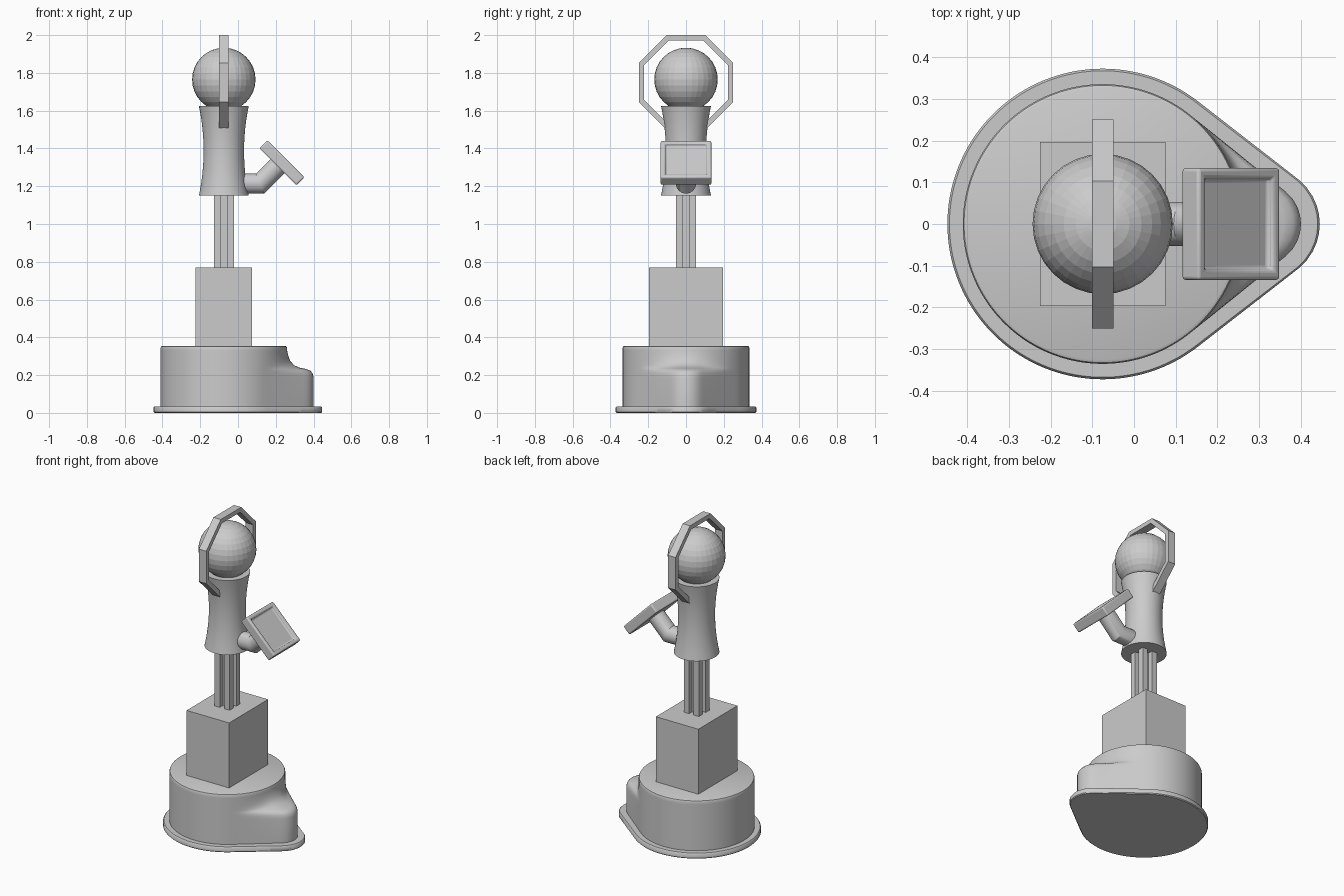
import bpy, bmesh
from math import sin, cos, pi, acos, atan2, sqrt, tan, radians
from mathutils import Vector

if "Cube" in bpy.data.objects:
    bpy.data.objects.remove(bpy.data.objects["Cube"])

CX = -0.075  # axis of the figure


def loft(name, rings, smooth=None):
    """Closed solid from a stack of equal-length point rings."""
    n = len(rings[0])
    faces = [(i * n + j, i * n + (j + 1) % n, (i + 1) * n + (j + 1) % n, (i + 1) * n + j)
             for i in range(len(rings) - 1) for j in range(n)]
    faces += [tuple(range(n))[::-1], tuple(range((len(rings) - 1) * n, len(rings) * n))]
    me = bpy.data.meshes.new(name)
    me.from_pydata([p for r in rings for p in r], [], faces)
    bm = bmesh.new()
    bm.from_mesh(me)
    bmesh.ops.recalc_face_normals(bm, faces=bm.faces)
    bm.to_mesh(me)
    bm.free()
    ob = bpy.data.objects.new(name, me)
    bpy.context.collection.objects.link(ob)
    if smooth:
        smooth_by_angle(ob, smooth)
    return ob


def smooth_by_angle(ob, deg):
    bpy.ops.object.select_all(action='DESELECT')
    ob.select_set(True)
    bpy.context.view_layer.objects.active = ob
    bpy.ops.object.shade_smooth_by_angle(angle=radians(deg))


def teardrop(a, R, r, d):
    """Polar radius of the hull of a big circle and a small nose circle."""
    a = abs((a + pi) % (2 * pi) - pi)
    phi = acos((R - r) / d)
    if a >= phi:
        return R
    if a > atan2(r * sin(phi), d + r * cos(phi)):
        return R / cos(a - phi)
    return d * cos(a) + sqrt(r * r - (d * sin(a)) ** 2)


N = 144
angles = [2 * pi * i / N for i in range(N)]

# base flange with a softened rim
loft("base_flange", [[(CX + (teardrop(a, 0.372, 0.137, 0.383) - ins) * cos(a),
                       (teardrop(a, 0.372, 0.137, 0.383) - ins) * sin(a), z) for a in angles]
                     for ins, z in [(0.005, 0), (0, 0.005), (0, 0.029), (0.005, 0.035)]], 40)

# base body: round drum blending down to a lower nose (t = share of nose reach)
profile = [(1, 0, 0.03), (1, 0, 0.19), (0.96, 0, 0.21), (0.87, 0, 0.225), (0.7, 0, 0.233),
           (0.45, 0, 0.24), (0.27, 0, 0.252), (0.13, 0, 0.272), (0.05, 0, 0.3),
           (0, 0, 0.33), (0, 0, 0.345), (0, 0.003, 0.352), (0, 0.01, 0.355)]
rings = []
for t, ins, z in profile:
    ring = []
    for a in angles:
        r = 0.335 - ins + (teardrop(a, 0.335, 0.1, 0.375) - 0.335) * t
        ring.append((CX + r * cos(a), r * sin(a), z))
    rings.append(ring)
loft("base_body", rings, 40)

# pedestal block
hx, hy = 0.15, 0.197
loft("pedestal", [[(CX + sx * hx, sy * hy, z) for sx, sy in ((-1, -1), (1, -1), (1, 1), (-1, 1))]
                  for z in (0.35, 0.77)])

# slotted post: square section with a groove on each side
h, w, g = 0.053, 0.016, 0.022
side = [(h, -h), (h, -w), (g, -w), (g, w), (h, w)]
section = []
for k in range(4):
    c, s = round(cos(k * pi / 2)), round(sin(k * pi / 2))
    section += [(x * c - y * s, x * s + y * c) for x, y in side]
loft("post", [[(CX + x, y, z) for x, y in section] for z in (0.76, 1.16)])

# waisted torso
torso = []
for i in range(13):
    z = 1.15 + 0.475 * i / 12
    r = 0.107 + 0.025 * abs(2 * i / 12 - 1) ** 2
    torso.append([(CX + r * cos(2 * pi * j / 48), r * sin(2 * pi * j / 48), z) for j in range(48)])
loft("torso", torso, 40)

# faceted head
bpy.ops.mesh.primitive_uv_sphere_add(segments=32, ring_count=16, radius=0.168,
                                     location=(CX, 0, 1.765))
bpy.context.object.name = "head"

# octagonal hoop around the head
bm = bmesh.new()
loops = []
for ap, x in ((0.25, -0.026), (0.25, 0.026), (0.222, 0.026), (0.222, -0.026)):
    R = ap / cos(pi / 8)
    loops.append([bm.verts.new((CX + x, R * cos(pi / 8 + k * pi / 4),
                                1.75 + R * sin(pi / 8 + k * pi / 4))) for k in range(8)])
for i in range(4):
    A, B = loops[i], loops[(i + 1) % 4]
    for k in range(8):
        bm.faces.new((A[k], A[(k + 1) % 8], B[(k + 1) % 8], B[k]))
bmesh.ops.recalc_face_normals(bm, faces=bm.faces)
me = bpy.data.meshes.new("head_hoop")
bm.to_mesh(me)
bm.free()
bpy.context.collection.objects.link(bpy.data.objects.new("head_hoop", me))

# bent arm: horizontal tube, mitred elbow, then 45 degrees up
r = 0.053
s45 = sqrt(0.5)
arm = []
for px, pz, tilt, stretch in ((-0.03, 1.214, 0, 1), (0.117, 1.214, pi / 8, 1 / cos(pi / 8)),
                              (0.218, 1.315, pi / 4, 1)):
    arm.append([(px - sin(tilt) * stretch * r * sin(b), r * cos(b),
                 pz + cos(tilt) * stretch * r * sin(b))
                for b in (2 * pi * j / 32 for j in range(32))])
loft("arm", arm, 30)

# tilted screen panel with a recessed face
bm = bmesh.new()
bmesh.ops.create_cube(bm, size=1)
bmesh.ops.scale(bm, vec=(0.277, 0.268, 0.06), verts=bm.verts)
bm.faces.ensure_lookup_table()
top = max(bm.faces, key=lambda f: f.calc_center_median().z)
bmesh.ops.inset_region(bm, faces=[top], thickness=0.034)
bmesh.ops.inset_region(bm, faces=[top], thickness=0.003)
bmesh.ops.translate(bm, verts=top.verts, vec=(0, 0, -0.018))
me = bpy.data.meshes.new("screen_panel")
bm.to_mesh(me)
bm.free()
panel = bpy.data.objects.new("screen_panel", me)
bpy.context.collection.objects.link(panel)
panel.location = (0.232, 0, 1.324)
panel.rotation_euler = (0, pi / 4, 0)
bev = panel.modifiers.new("rounded_edges", 'BEVEL')
bev.width = 0.008
bev.segments = 3
smooth_by_angle(panel, 40)
